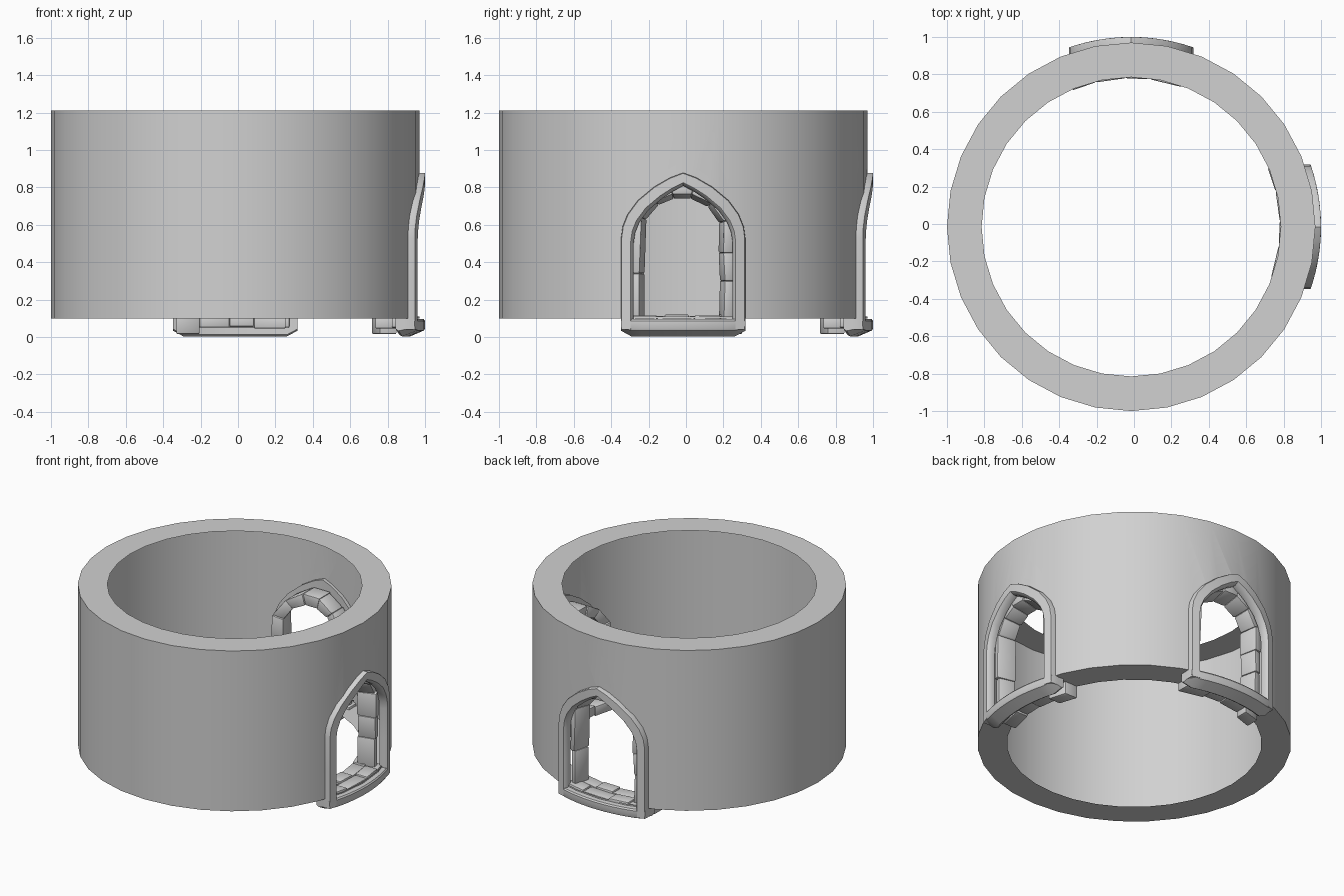
import bpy, bmesh, math
from mathutils import Matrix, Vector

if "Cube" in bpy.data.objects:
    bpy.data.objects.remove(bpy.data.objects["Cube"])

C = -0.015                      # centre of the round wall
mat = bpy.data.materials.new("stone grey")
mat.diffuse_color = (0.64, 0.64, 0.64, 1)
mat.use_nodes = True
mat.node_tree.nodes["Principled BSDF"].inputs["Base Color"].default_value = mat.diffuse_color


def P(u, z, r):
    """Point at sideways offset u, height z, on a cylinder of radius r."""
    return Vector((math.sqrt(r * r - u * u), u, z))


def make(name, verts, faces, turn=0, bevel=0, smooth=True):
    m = Matrix.Translation((C, C, 0)) @ Matrix.Rotation(turn, 4, 'Z')
    me = bpy.data.meshes.new(name)
    me.from_pydata([m @ Vector(v) for v in verts], [], faces)
    bm = bmesh.new()
    bm.from_mesh(me)
    bmesh.ops.recalc_face_normals(bm, faces=bm.faces)
    if bevel:
        bmesh.ops.bevel(bm, geom=bm.edges[:], offset=bevel, segments=2,
                        profile=0.5, affect='EDGES')
    bm.to_mesh(me)
    bm.free()
    me.materials.append(mat)
    ob = bpy.data.objects.new(name, me)
    bpy.context.collection.objects.link(ob)
    if smooth:
        shade(ob)
    return ob


def shade(ob):
    bpy.ops.object.select_all(action='DESELECT')
    ob.select_set(True)
    bpy.context.view_layer.objects.active = ob
    bpy.ops.object.shade_smooth_by_angle(angle=math.radians(32))


def loft(name, rows, turn, closed=False):
    """Skin a list of equal closed sections."""
    n, k = len(rows[0]), len(rows)
    verts = [v for row in rows for v in row]
    faces = []
    for i in range(k if closed else k - 1):
        j = (i + 1) % k
        for a in range(n):
            b = (a + 1) % n
            faces.append((i * n + a, i * n + b, j * n + b, j * n + a))
    if not closed:
        faces += [tuple(range(n)), tuple(range((k - 1) * n, k * n))]
    return make(name, verts, faces, turn)


# round wall
N, RO, RI, Z0, Z1 = 32, 0.985, 0.80, 0.10, 1.21
rows = []
for i in range(N):
    a = 2 * math.pi * i / N
    rows.append([(r * math.cos(a), r * math.sin(a), z)
                 for r, z in ((RO, Z0), (RO, Z1), (RI, Z1), (RI, Z0))])
wall = loft("round_wall", rows, 0, closed=True)

# pointed arch: half outlines, outer edge and inner edge of the frame
OUT = [(.332, .04), (.332, .30), (.332, .53), (.324, .59), (.298, .655), (.243, .73),
       (.155, .803), (.07, .852), (0, .878)]
INN = [(.278, .04), (.278, .30), (.278, .51), (.27, .565), (.247, .622), (.198, .688),
       (.122, .752), (.055, .795), (0, .822)]


def full(half):
    return half + [(-u, z) for u, z in reversed(half[:-1])]


# inner outline of the rough stone lining, from one jamb over to the other
LINE = [(.19, .10), (.195, .30), (.188, .45), (.19, .61), (.13, .695), (.04, .738),
        (-.05, .738), (-.13, .705), (-.195, .63), (-.205, .34), (-.205, .10)]
BACK = [(.27, .10), (.27, .30), (.27, .45), (.265, .63), (.18, .745), (.06, .815),
        (-.07, .815), (-.18, .75), (-.265, .64), (-.27, .34), (-.27, .10)]


def block(name, quad, r0, r1, turn, splay=None):
    """Rounded stone: four (u, z) corners pushed from radius r0 to r1."""
    v = [P(u, z, r) for r, q in ((r0, quad), (r1, splay or quad)) for u, z in q]
    f = [(0, 1, 2, 3), (4, 5, 6, 7)] + [(i, (i + 1) % 4, (i + 1) % 4 + 4, i + 4) for i in range(4)]
    return make(name, v, f, turn, bevel=0.008)


def doorway(tag, turn):
    # opening through the wall
    hole = [(u * .98, max(z, .11)) for u, z in full(INN)]
    n = len(hole)
    v = [(x, u, z) for x in (.6, 1.2) for u, z in hole]
    f = [tuple(range(n)), tuple(range(n, 2 * n))]
    f += [(i, (i + 1) % n, (i + 1) % n + n, i + n) for i in range(n)]
    cutter = make("cutter_" + tag, v, f, turn, smooth=False)
    cutter.hide_render = True
    mod = wall.modifiers.new("opening", 'BOOLEAN')
    mod.object = cutter
    mod.operation = 'DIFFERENCE'
    mod.solver = 'EXACT'
    bpy.context.view_layer.objects.active = wall
    bpy.ops.object.modifier_apply(modifier=mod.name)
    bpy.data.objects.remove(cutter)

    # arch frame hugging the wall
    rows = []
    for (ou, oz), (iu, iz) in zip(full(OUT), full(INN)):
        def at(t, r):
            return P(ou + (iu - ou) * t, oz + (iz - oz) * t, r)
        rows.append([at(0, .96), at(0, 1.008), at(.06, 1.015), at(.95, 1.015),
                     at(1, 1.012), at(1.25, .985), at(1.25, .96)])
    loft("arch_frame_" + tag, rows, turn)

    # curved sill with a sloping underside
    rows = []
    for i in range(13):
        u = -.332 + .664 * i / 12
        lift = .03 if i in (0, 12) else 0
        rows.append([P(u, .10, .92), P(u, .012 + lift, .92), P(u, .003 + lift, .935),
                     P(u, .035 + lift * .5, 1.01), P(u, .045 + lift * .4, 1.015),
                     P(u, .085, 1.015), P(u, .095, 1.008)])
    loft("sill_" + tag, rows, turn)

    # rough stones lining jambs and arch, splayed towards the outside
    for i in range(len(LINE) - 1):
        j = i + 1
        a, b = [(u * 1.14, z + .13 * max(0, z - .55)) for u, z in (LINE[i], LINE[j])]
        block(f"lining_stone_{tag}_{i}", [LINE[i], LINE[j], BACK[j], BACK[i]],
              .825 + .006 * (i % 2), .945 + .006 * (i % 3), turn, [a, b, BACK[j], BACK[i]])

    # floor stones in two rows
    inner = [(-.27, -.10, .045), (-.10, .03, .055), (.03, .19, .05), (.19, .315, .015)]
    outer = [(-.29, -.14, .05), (-.14, .06, .05), (.06, .20, .05), (.20, .29, .05)]
    for i, (a, b, z) in enumerate(inner):
        t = .112 + .008 * (i % 2)
        block(f"floor_stone_inner_{tag}_{i}", [(a, z), (b, z), (b, t), (a, t)], .795, .885, turn)
    for i, (a, b, z) in enumerate(outer):
        t = .116 - .008 * (i % 2)
        block(f"floor_stone_outer_{tag}_{i}", [(a, z), (b, z), (b, t), (a, t)], .885, .975, turn)


doorway("right", 0)
doorway("back", math.pi / 2)

# the wall is a single outer skin with rims: drop its inner side and the reveals
bm = bmesh.new()
bm.from_mesh(wall.data)


def kept(f):
    flat = all(abs(v.co.z - Z0) < 1e-3 for v in f.verts) or all(abs(v.co.z - Z1) < 1e-3 for v in f.verts)
    return flat or all(math.hypot(v.co.x - C, v.co.y - C) > .95 for v in f.verts)


bmesh.ops.delete(bm, geom=[f for f in bm.faces if not kept(f)], context='FACES')
bm.to_mesh(wall.data)
bm.free()
shade(wall)
